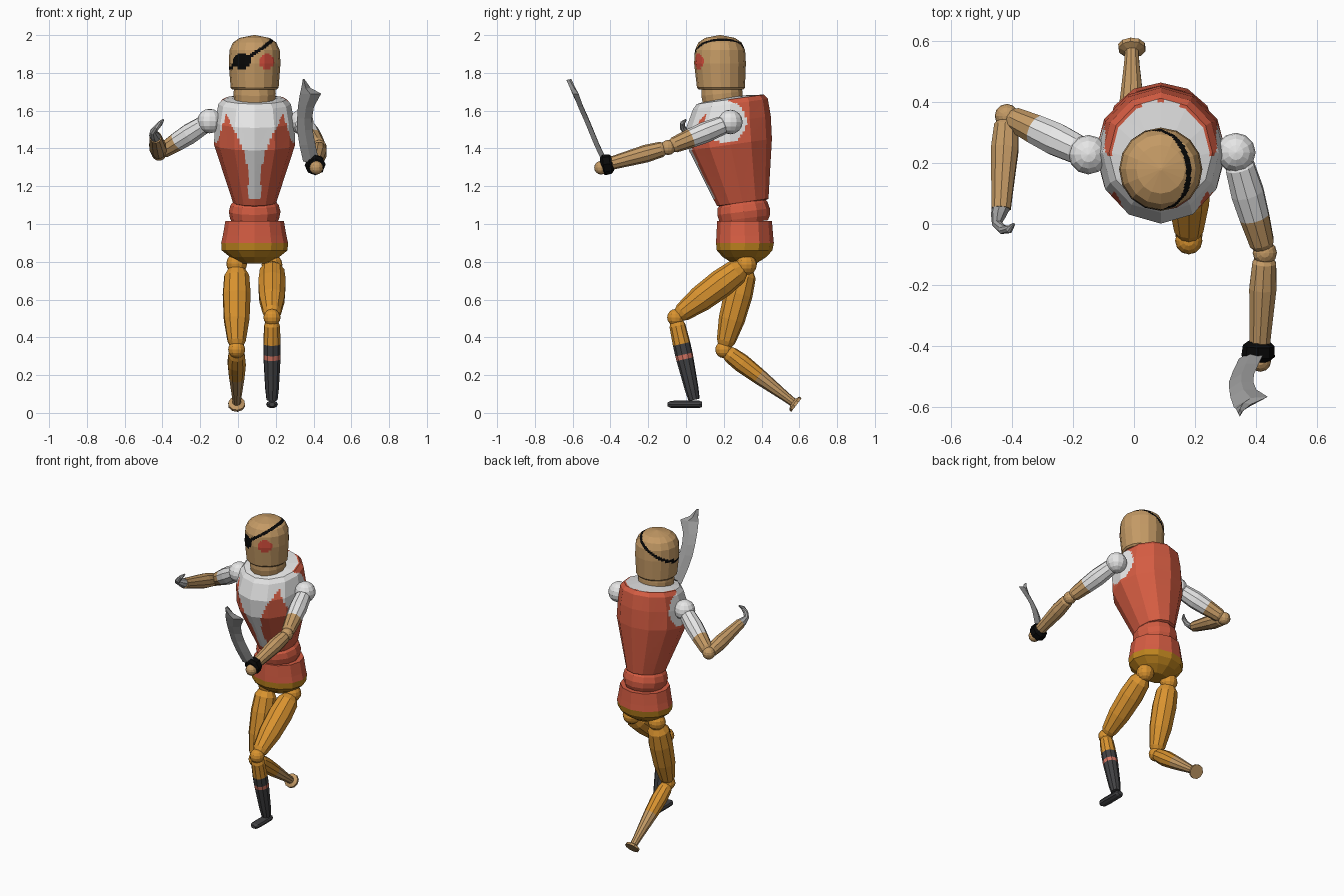
import bpy, bmesh, math
from mathutils import Vector

if "Cube" in bpy.data.objects:
    bpy.data.objects.remove(bpy.data.objects["Cube"])

# ---- flat colours (sRGB 0-255 converted to linear) ----
def lin(c):
    c /= 255
    return c / 12.92 if c <= 0.04045 else ((c + 0.055) / 1.055) ** 2.4

COLOURS = {"tan wood": (196, 154, 101), "vest red": (212, 92, 66), "shirt white": (230, 230, 230),
           "trouser gold": (217, 147, 47), "sash gold": (190, 132, 30), "boot grey": (66, 66, 68),
           "steel": (160, 160, 160), "black": (8, 8, 8), "cheek red": (205, 75, 58),
           "stripe pink": (212, 116, 98)}
MATS = {}
for name, rgb in COLOURS.items():
    MATS[name] = bpy.data.materials.new(name)
    MATS[name].diffuse_color = (*[lin(c) for c in rgb], 1)

# ---- helpers ----
def finish(name, bm, rule):
    """Colour each face by rule(face centre) -> material name, and link the object."""
    bmesh.ops.recalc_face_normals(bm, faces=bm.faces)
    me = bpy.data.meshes.new(name)
    used = []
    for f in bm.faces:
        m = rule(f.calc_center_median()) if callable(rule) else rule
        if m not in used:
            used.append(m)
            me.materials.append(MATS[m])
        f.material_index = used.index(m)
    bm.to_mesh(me)
    bm.free()
    ob = bpy.data.objects.new(name, me)
    bpy.context.collection.objects.link(ob)

def loft(name, rings, n, rule, sub=1):
    """Skin n-sided rings (centre, u, v); sub splits each flat facet finely for painted areas."""
    loops = []
    for c, u, v in rings:
        p = [c + u * math.cos(2 * math.pi * i / n) + v * math.sin(2 * math.pi * i / n) for i in range(n)]
        loops.append([p[i].lerp(p[(i + 1) % n], k / sub) for i in range(n) for k in range(sub)])
    fine = [[a.lerp(b, k / sub) for a, b in zip(A, B)] for A, B in zip(loops, loops[1:]) for k in range(sub)]
    fine.append(loops[-1])
    bm = bmesh.new()
    vs = [[bm.verts.new(p) for p in L] for L in fine]
    for A, B in zip(vs, vs[1:]):
        for i in range(len(A)):
            j = (i + 1) % len(A)
            bm.faces.new((A[i], A[j], B[j], B[i]))
    bm.faces.new(vs[0])
    bm.faces.new(vs[-1])
    finish(name, bm, rule)

def stack(name, rows, n, rule, x=0.088, tilt=0.0, sub=1):
    """Upright body part; rows are (z, centre y, x radius, y radius)."""
    t = math.radians(tilt)
    loft(name, [(Vector((x, y, z)), Vector((rx, 0, 0)), Vector((0, math.cos(t), math.sin(t))) * ry)
                for z, y, rx, ry in rows], n, rule, sub)

def tube(name, pts, radii, rule, n=10):
    pts = [Vector(p) for p in pts]
    rings = []
    for i, p in enumerate(pts):
        d = (pts[min(i + 1, len(pts) - 1)] - pts[max(i - 1, 0)]).normalized()
        u = d.cross(Vector((1, 0.1, 0.05))).normalized()
        rings.append((p, u * radii[i], d.cross(u) * radii[i]))
    loft(name, rings, n, rule)

def limb(name, a, b, profile, bands):
    """Straight turned limb; profile is (t, radius), bands are (t end, colour)."""
    a, b = Vector(a), Vector(b)
    axis = b - a
    def rule(c):
        t = (c - a).dot(axis) / axis.length_squared
        return next(m for end, m in bands if t < end or end >= 1)
    tube(name, [a + axis * t for t, r in profile], [r for t, r in profile], rule)

def ball(name, c, r, mat):
    bm = bmesh.new()
    bmesh.ops.create_uvsphere(bm, u_segments=12, v_segments=8, radius=r)
    bmesh.ops.translate(bm, verts=bm.verts, vec=Vector(c))
    finish(name, bm, mat)

# ---- head with eye patch, strap and red eye ----
def head_rule(c):
    if c.y < 0.18:
        if math.hypot(c.x - 0.153, c.z - 1.86) < 0.04:
            return "cheek red"
        if math.hypot((c.x - 0.02) / 0.048, (c.z - 1.862) / 0.04) < 1:
            return "black"
    plane = 1.903 + 0.65 * (c.x - 0.085) + 0.1 * (c.y - 0.06)
    return "black" if abs(c.z - plane) < 0.011 else "tan wood"

stack("head", [(1.712, .185, .118, .118), (1.722, .185, .127, .127), (1.85, .18, .137, .137),
               (1.92, .18, .133, .133), (1.96, .18, .115, .115), (1.985, .18, .08, .08),
               (2.0, .18, .004, .004)], 16, head_rule, sub=8)
stack("neck", [(1.6, .2, .105, .105), (1.69, .19, .112, .112), (1.725, .188, .108, .108)], 14, "tan wood", tilt=6)

# ---- torso: open vest over a white shirt ----
OPENING = [(1.12, 0), (1.15, .03), (1.32, .04), (1.45, .085), (1.58, .15), (1.64, .19), (1.8, .19)]
def torso_rule(c):
    x = abs(c.x - 0.088)
    if c.y < 0.22:
        for (z0, w0), (z1, w1) in zip(OPENING, OPENING[1:]):
            if z0 <= c.z < z1 and x < w0 + (w1 - w0) * (c.z - z0) / (z1 - z0):
                return "shirt white"
    if c.z > 1.6 and math.hypot(x / .163, (c.y - .205) / .2) < 1:
        return "shirt white"
    if x > 0.13 and math.hypot(c.y - .21, c.z - 1.54) < .11:
        return "shirt white"
    return "vest red"

stack("torso", [(1.105, .30, .09, .11), (1.115, .30, .115, .138), (1.42, .235, .215, .222),
                (1.54, .225, .21, .226), (1.635, .235, .192, .2), (1.66, .235, .17, .18),
                (1.668, .22, .1, .1)], 12, torso_rule, tilt=8, sub=8)
stack("waist", [(1.005, .31, .12, .125), (1.03, .31, .13, .135), (1.065, .305, .137, .14),
                (1.1, .30, .128, .133), (1.115, .30, .115, .12)], 12, "vest red", tilt=7)
stack("pelvis", [(1.015, .31, .155, .145), (.94, .311, .168, .15), (.9, .312, .177, .153),
                 (.86, .31, .174, .147), (.825, .31, .13, .115), (.79, .31, .07, .06)], 12,
      lambda c: "vest red" if c.z > .9 else "sash gold")

# ---- arms ----
UPPER = [(.08, .035), (.14, .05), (.4, .056), (.64, .051), (.9, .042), (.96, .03)]
FORE = [(.04, .028), (.1, .041), (.35, .047), (.8, .037), (1, .033)]
for side, shoulder, elbow, wrist in [
        ("right", (.335, .235, 1.54), (.43, -.095, 1.405), (.412, -.43, 1.312)),
        ("left", (-.15, .228, 1.545), (-.418, .355, 1.375), (-.437, .05, 1.46))]:
    ball(side + "_shoulder", shoulder, .065, "shirt white")
    limb(side + "_upper_arm", shoulder, elbow, UPPER, [(.64, "shirt white"), (1, "tan wood")])
    ball(side + "_elbow", elbow, .04, "tan wood")
    limb(side + "_forearm", elbow, wrist, FORE, [(1, "tan wood")])

# ---- hook ----
tube("hook", [(-.437, .055, 1.46), (-.445, .03, 1.472), (-.45, .0, 1.488), (-.432, -.018, 1.51),
              (-.41, -.018, 1.535), (-.395, .0, 1.552)], [.03, .026, .017, .016, .013, .005], "steel", 8)

# ---- sword in the right hand ----
ball("right_hand", (.415, -.45, 1.298), .036, "tan wood")
tube("sword_guard", [(.41, -.385, 1.32), (.41, -.4, 1.318), (.408, -.435, 1.312), (.408, -.452, 1.31)],
     [.035, .052, .055, .036], "black", 8)
BLADE = [(1.33, .345, .43, -.43), (1.42, .325, .41, -.472), (1.5, .313, .395, -.505), (1.56, .313, .392, -.53),
         (1.62, .317, .402, -.557), (1.69, .328, .44, -.585), (1.72, .335, .385, -.6), (1.765, .343, .353, -.62)]
loft("sword_blade", [(Vector(((l + r) / 2, y, z)), Vector(((r - l) / 2, (r - l) * .15, 0)), Vector((0, .013, .003)))
                     for z, l, r, y in BLADE], 4, "steel")

# ---- legs ----
THIGH = [(.06, .045), (.14, .068), (.35, .076), (.65, .07), (.9, .05), (.95, .038)]
for side, hip, knee in [("right", (.18, .32, .785), (.18, -.055, .505)),
                        ("left", (-.007, .32, .79), (-.007, .2, .335))]:
    ball(side + "_hip", hip, .055, "trouser gold")
    limb(side + "_thigh", hip, knee, THIGH, [(1, "trouser gold")])
    ball(side + "_knee", knee, .045, "trouser gold")

# booted shin and foot
limb("right_shin", (.18, -.055, .505), (.18, .045, .06),
     [(.05, .035), (.1, .043), (.315, .047), (.44, .047), (.495, .046), (.85, .037), (.98, .03)],
     [(.315, "trouser gold"), (.44, "boot grey"), (.495, "stripe pink"), (1, "boot grey")])
loft("right_foot", [(Vector((.18, y, .045)), Vector((w, 0, 0)), Vector((0, 0, h))) for y, w, h in
                    [(.085, .02, .014), (.07, .03, .021), (-.03, .031, .021), (-.08, .029, .02), (-.097, .015, .011)]],
     10, "boot grey")

# wooden peg leg with a flared disc
limb("left_peg", (-.007, .2, .335), (-.007, .585, .042),
     [(.04, .035), (.1, .045), (.25, .05), (.48, .043), (.85, .026), (.95, .023), (.97, .045), (1, .046)],
     [(.48, "trouser gold"), (1, "tan wood")])

for m in bpy.data.materials:
    if m.users and not m.is_grease_pencil:
        m.use_nodes = True
        m.node_tree.nodes["Principled BSDF"].inputs["Base Color"].default_value = m.diffuse_color
